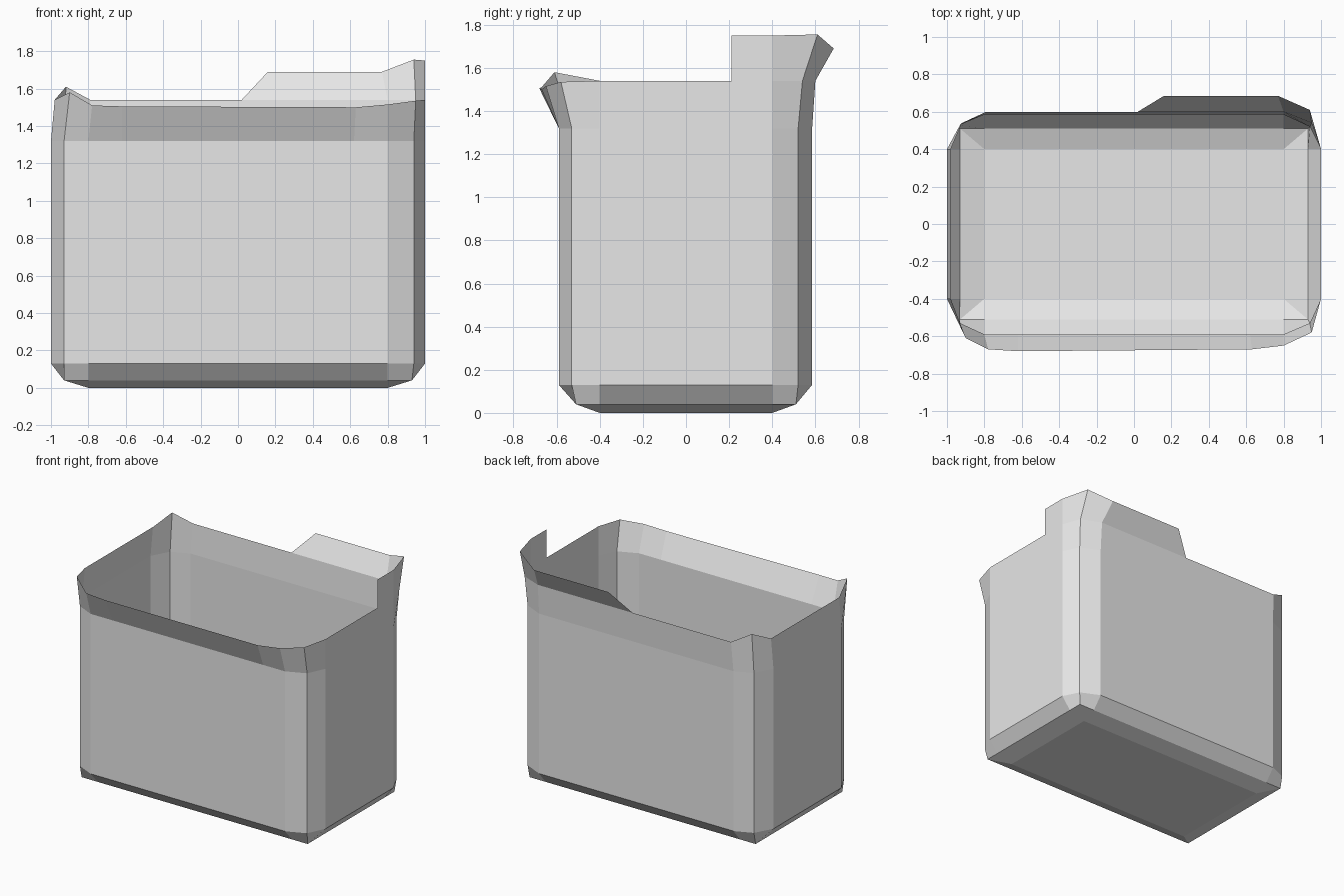
import bpy
import bmesh

cube = bpy.data.objects.get("Cube")
if cube:
    bpy.data.objects.remove(cube, do_unlink=True)

# Single plain grey material
grey = bpy.data.materials.new("light_grey")
grey.use_nodes = True
colour = (0.8, 0.8, 0.8, 1.0)
grey.diffuse_color = colour
grey.node_tree.nodes["Principled BSDF"].inputs["Base Color"].default_value = colour

# Wall outline, anticlockwise from the front left corner
plan = [(-.8, -.59), (-.62, -.59), (.62, -.59), (.8, -.59), (.94, -.53), (1, -.4),
        (1, .21), (1, .4), (.94, .52), (.8, .585), (.16, .585), (.02, .585),
        (-.8, .585), (-.93, .53), (-1, .4), (-1, -.4), (-.93, -.53)]

# Uneven rim, point for point above the outline
rim = [(-.78, -.67, 1.51), (-.62, -.68, 1.505), (.63, -.67, 1.5), (.8, -.65, 1.515),
       (.95, -.58, 1.535), (1, -.4, 1.54), (1, .21, 1.54), (1, .4, 1.54),
       (.95, .54, 1.54), (.8, .6, 1.54), (.16, .6, 1.54), (.02, .6, 1.54),
       (-.79, .6, 1.54), (-.92, .54, 1.61), (-.98, .4, 1.54), (-.98, -.4, 1.54),
       (-.9, -.61, 1.58)]

# Raised flap round the back corner, starting at outline point FLAP
FLAP = 6
flap = [(1, .21, 1.75), (1, .4, 1.75), (.94, .61, 1.755), (.77, .685, 1.69),
        (.16, .685, 1.69)]


def clamped(limit_x, limit_y, z):
    """Outline pulled inside a rectangle, at height z."""
    return [(max(-limit_x, min(limit_x, x)), max(-limit_y, min(limit_y, y)), z)
            for x, y in plan]


bm = bmesh.new()


def add_ring(points):
    return [bm.verts.new(p) for p in points]


# Floor, rounded lower edge and walls
rings = [add_ring(r) for r in (clamped(.8, .4, 0), clamped(.93, .51, .04),
                               clamped(1, .59, .13), clamped(1, .59, 1.32), rim)]
bm.faces.new(reversed(rings[0]))
count = len(plan)
for low, high in zip(rings, rings[1:]):
    for i in range(count):
        j = (i + 1) % count
        bm.faces.new((low[i], low[j], high[j], high[i]))

# Flap panels, ending in a triangle on the back rim
top = add_ring(flap)
base = rings[-1][FLAP:FLAP + len(flap) + 1]
for i in range(len(flap) - 1):
    bm.faces.new((base[i], base[i + 1], top[i + 1], top[i]))
bm.faces.new((base[-2], base[-1], top[-1]))

bmesh.ops.remove_doubles(bm, verts=bm.verts[:], dist=0.001)
mesh = bpy.data.meshes.new("open_container")
bm.to_mesh(mesh)
bm.free()
mesh.materials.append(grey)
container = bpy.data.objects.new("open_container", mesh)
bpy.context.collection.objects.link(container)
